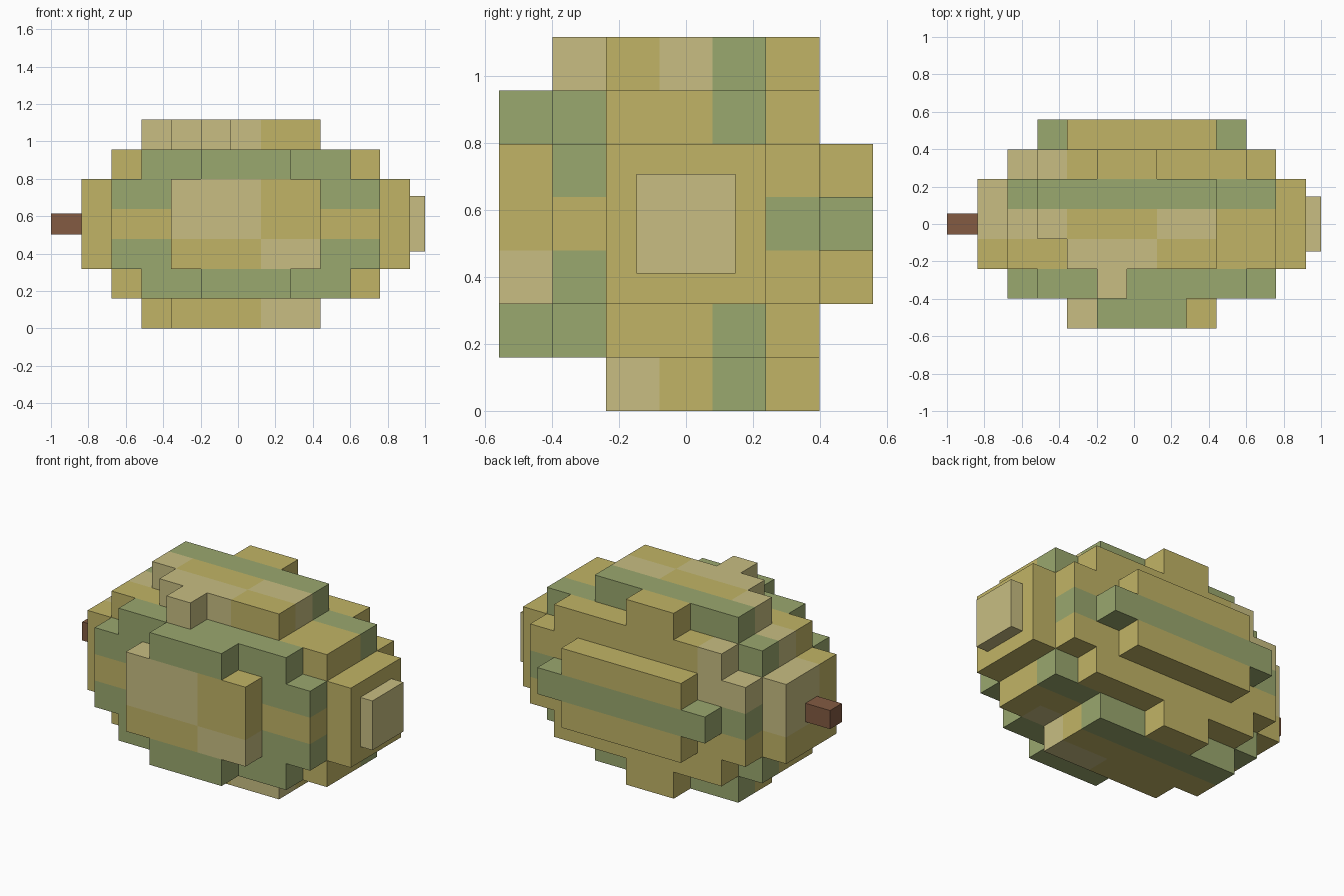
import bpy, bmesh, math
from mathutils import Vector

if "Cube" in bpy.data.objects:
    bpy.data.objects.remove(bpy.data.objects["Cube"])

C = 2.0 / 12.53                      # block size
ORIGIN = Vector((-0.836, -3.5 * C, 0.0))


def material(name, rgb):
    def lin(c):
        c /= 255
        return c / 12.92 if c <= 0.04045 else ((c + 0.055) / 1.055) ** 2.4
    m = bpy.data.materials.new(name)
    m.diffuse_color = (*[lin(c) for c in rgb], 1)
    m.use_nodes = True
    m.node_tree.nodes["Principled BSDF"].inputs["Base Color"].default_value = m.diffuse_color
    return m


yellow = material("rind_yellow", (193, 180, 102))
pale = material("rind_pale", (200, 190, 130))
green = material("stripe_green", (154, 168, 110))
brown = material("stem_brown", (131, 91, 66))

# Block rows: for each distance from the middle layer, row j -> first and last block along x
MID = {0: (3, 7), 1: (1, 9), 2: (0, 10), 3: (0, 10), 4: (0, 10), 5: (1, 9)}
LAYERS = [
    {**MID, 6: (2, 8)},
    {**MID, 6: (3, 7)},
    {0: (4, 6), 1: (2, 8), 2: (1, 9), 3: (1, 9), 4: (1, 9), 5: (2, 8)},
    {2: (3, 7), 3: (2, 7), 4: (2, 7), 5: (4, 5)},
]
cells = {(i, j, k) for k in range(7)
         for j, (a, b) in LAYERS[abs(k - 3)].items() for i in range(a, b + 1)}
cells.add((4, 1, 6))                 # small bump on the top front

# Pale patches: x range, y range, z range in blocks
PATCHES = [
    ((3, 5), (0, 0), (3, 4)), ((6, 7), (0, 0), (2, 2)),
    ((4, 4), (1, 1), (6, 6)), ((3, 5), (2, 2), (6, 6)),
    ((0, 2), (3, 3), (4, 6)), ((6, 7), (3, 3), (6, 6)),
    ((0, 2), (5, 5), (4, 5)), ((0, 0), (3, 4), (3, 4)),
    ((6, 8), (2, 2), (0, 1)),
]


def colour(cell):
    """0 yellow, 1 pale, 2 green"""
    i, j, k = cell
    d = abs(k - 3)
    if (j == 4 and d >= 2) or (j >= 5 and d == 0) or (j <= 1 and d == 2) or (j == 1 and d == 1):
        return 2
    return int(any(all(lo <= v <= hi for v, (lo, hi) in zip(cell, p)) for p in PATCHES))


def finish(bm, name, mats):
    me = bpy.data.meshes.new(name)
    bm.to_mesh(me)
    bm.free()
    for m in mats:
        me.materials.append(m)
    ob = bpy.data.objects.new(name, me)
    bpy.context.collection.objects.link(ob)
    return ob


# Melon body: only the outward faces of the blocks
bm = bmesh.new()
verts = {}


def corner(p):
    if p not in verts:
        verts[p] = bm.verts.new(ORIGIN + Vector(p) * C)
    return verts[p]


for cell in sorted(cells):
    for axis in range(3):
        for side in (0, 1):
            near = list(cell)
            near[axis] += 2 * side - 1
            if tuple(near) in cells:
                continue
            u, v = (axis + 1) % 3, (axis + 2) % 3
            ring = []
            for du, dv in ((0, 0), (1, 0), (1, 1), (0, 1)):
                p = list(cell)
                p[axis] += side
                p[u] += du
                p[v] += dv
                ring.append(corner(tuple(p)))
            f = bm.faces.new(ring if side else ring[::-1])
            f.material_index = colour(cell)
bmesh.ops.dissolve_limit(bm, angle_limit=math.radians(1), verts=bm.verts[:],
                         edges=bm.edges[:], delimit={'MATERIAL'})
finish(bm, "melon_body", [yellow, pale, green])


def box(name, lo, hi, mat):
    bm = bmesh.new()
    bmesh.ops.create_cube(bm, size=1)
    lo, hi = Vector(lo), Vector(hi)
    for v in bm.verts:
        v.co = (lo + hi) / 2 + Vector(a * b for a, b in zip(v.co, hi - lo))
    return finish(bm, name, [mat])


# Stem on the left end and blossom plate on the right end
box("stem", (-1.0, -0.056, 0.503), (-0.83, 0.056, 0.615), brown)
box("blossom_plate", (0.91, -0.148, 0.411), (1.0, 0.148, 0.708), pale)
